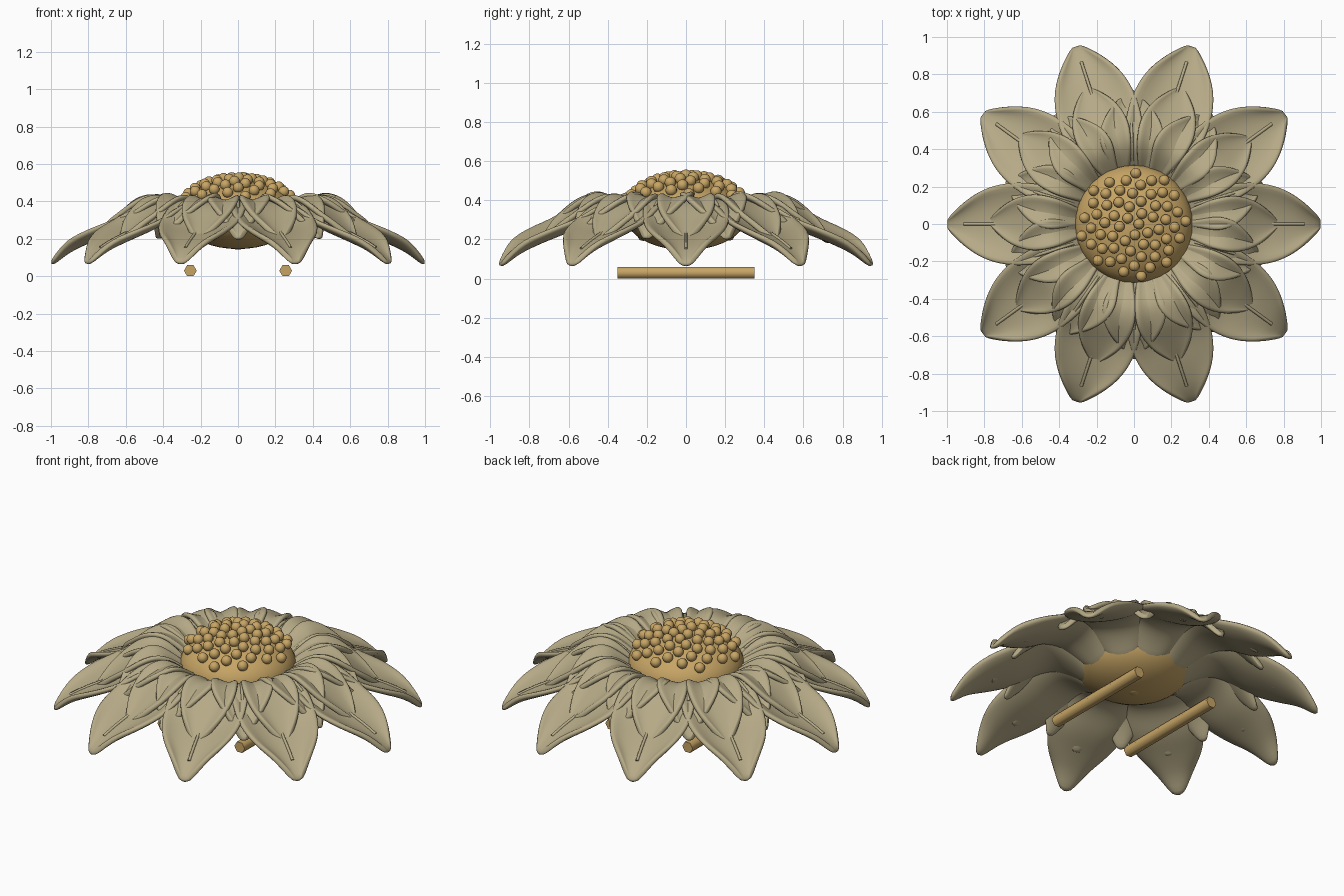
import bpy, bmesh, math, random
from mathutils import Matrix, Vector

if "Cube" in bpy.data.objects:
    bpy.data.objects.remove(bpy.data.objects["Cube"])
random.seed(4)


def material(name, rgb):
    m = bpy.data.materials.new(name)
    m.diffuse_color = (*rgb, 1)
    m.use_nodes = True
    m.node_tree.nodes["Principled BSDF"].inputs["Base Color"].default_value = m.diffuse_color
    return m


PETAL = material("antique brass", (0.465, 0.40, 0.24))
GOLD = material("warm gold", (0.57, 0.375, 0.13))


def sample(points, x):
    """Smooth interpolation through (x, y) control points."""
    n = len(points)
    for i in range(n - 1):
        (x0, y0), (x1, y1) = points[i], points[i + 1]
        if x <= x1 or i == n - 2:
            def slope(k):
                a, b = points[max(k - 1, 0)], points[min(k + 1, n - 1)]
                return (b[1] - a[1]) / (b[0] - a[0])
            h = x1 - x0
            t = min(max((x - x0) / h, 0), 1)
            return ((2*t**3 - 3*t**2 + 1) * y0 + (t**3 - 2*t**2 + t) * h * slope(i)
                    + (3*t**2 - 2*t**3) * y1 + (t**3 - t**2) * h * slope(i + 1))


def finish(name, bm, mat):
    bmesh.ops.recalc_face_normals(bm, faces=bm.faces)
    me = bpy.data.meshes.new(name)
    bm.to_mesh(me)
    bm.free()
    me.materials.append(mat)
    ob = bpy.data.objects.new(name, me)
    bpy.context.collection.objects.link(ob)
    return ob


def smooth(ob, largest_face=4):
    for p in ob.data.polygons:
        p.use_smooth = len(p.vertices) <= largest_face


def petal_ring(name, offset, heights, widths, cup, vein, jitter):
    """Ring of ten cupped petals with a raised vein on each."""
    bm = bmesh.new()
    r0, r1 = heights[0][0], heights[-1][0]
    rows, cols = 16, 10
    curve = bpy.data.curves.new(name + "_veins", 'CURVE')
    curve.dimensions = '3D'
    curve.bevel_depth = 0.009
    curve.bevel_resolution = 1
    curve.use_fill_caps = True
    curve.materials.append(PETAL)
    for k in range(10):
        rot = Matrix.Rotation(math.radians(offset + 36*k + random.uniform(-jitter, jitter)), 3, 'Z')
        lift = random.uniform(-jitter, jitter) * 0.003
        grid = []
        for i in range(rows + 1):
            r = r0 + (r1 - r0) * i / rows
            z, w = sample(heights, r) + lift, max(sample(widths, r), 0.008)
            row = []
            for j in range(cols + 1):
                u = 2 * j / cols - 1
                rim = cup * abs(u)**2.5 * min(1, w / 0.1)
                row.append(bm.verts.new(rot @ Vector((r, u * w, z + rim))))
            grid.append(row)
        for i in range(rows):
            for j in range(cols):
                bm.faces.new((grid[i][j], grid[i+1][j], grid[i+1][j+1], grid[i][j+1]))
        sp = curve.splines.new('POLY')
        sp.points.add(8)
        for i, p in enumerate(sp.points):
            r = vein[0] + (vein[1] - vein[0]) * i / 8
            p.co = (*(rot @ Vector((r, 0, sample(heights, r) + lift + 0.016))), 1)
    ob = finish(name, bm, PETAL)
    s = ob.modifiers.new("thickness", 'SOLIDIFY')
    s.thickness = 0.03
    s.offset = 0
    sub = ob.modifiers.new("soften", 'SUBSURF')
    sub.levels = sub.render_levels = 1
    smooth(ob)
    bpy.context.collection.objects.link(bpy.data.objects.new(name + "_veins", curve))


# three overlapping petal layers, dipping towards the flower centre
petal_ring("outer_petals", 0,
           [(.24, .23), (.32, .29), (.42, .335), (.52, .32), (.65, .25), (.8, .19), (.92, .13), (1.0, .065)],
           [(.24, .11), (.35, .17), (.5, .212), (.65, .222), (.8, .187), (.92, .105), (1.0, .022)],
           .055, (.5, .91), 0)
petal_ring("middle_petals", 18,
           [(.24, .26), (.32, .33), (.42, .39), (.52, .37), (.62, .30), (.72, .20)],
           [(.24, .085), (.32, .12), (.42, .165), (.52, .165), (.62, .11), (.72, .012)],
           .045, (.34, .56), 2)
petal_ring("inner_petals", 0,
           [(.24, .26), (.32, .33), (.42, .39), (.52, .375), (.65, .285), (.78, .19)],
           [(.24, .055), (.32, .09), (.42, .13), (.55, .15), (.67, .11), (.78, .012)],
           .04, (.34, .5), 2)

# domed flower centre
CZ, CR, CH = .33, .316, .185
bm = bmesh.new()
bmesh.ops.create_uvsphere(bm, u_segments=40, v_segments=20, radius=1,
                          matrix=Matrix.Translation((0, 0, CZ)) @ Matrix.Diagonal((CR, CR, CH, 1)))
smooth(finish("flower_centre", bm, GOLD))

# seeds spiralling over the dome
bm = bmesh.new()
N = 60
for i in range(N):
    r, a = .288 * math.sqrt((i + .5) / N), i * math.radians(137.508)
    z = CZ + CH * math.sqrt(1 - (r / CR)**2) + .014
    bmesh.ops.create_uvsphere(bm, u_segments=14, v_segments=9, radius=.029,
                              matrix=Matrix.Translation((r*math.cos(a), r*math.sin(a), z)))
smooth(finish("seeds", bm, GOLD))

# small stud under the centre
bm = bmesh.new()
bmesh.ops.create_uvsphere(bm, u_segments=16, v_segments=8, radius=.035,
                          matrix=Matrix.Translation((0, 0, .156)) @ Matrix.Diagonal((1, 1, .4, 1)))
smooth(finish("base_stud", bm, GOLD))

# two six-sided bars on the back
for side, x in (("left", -.255), ("right", .255)):
    bm = bmesh.new()
    bmesh.ops.create_cone(bm, cap_ends=True, segments=6, radius1=.034, radius2=.034, depth=.7,
                          matrix=Matrix.Translation((x, 0, .0295)) @ Matrix.Rotation(math.pi/6, 4, 'Y')
                          @ Matrix.Rotation(math.pi/2, 4, 'X'))
    smooth(finish(side + "_back_bar", bm, GOLD))
